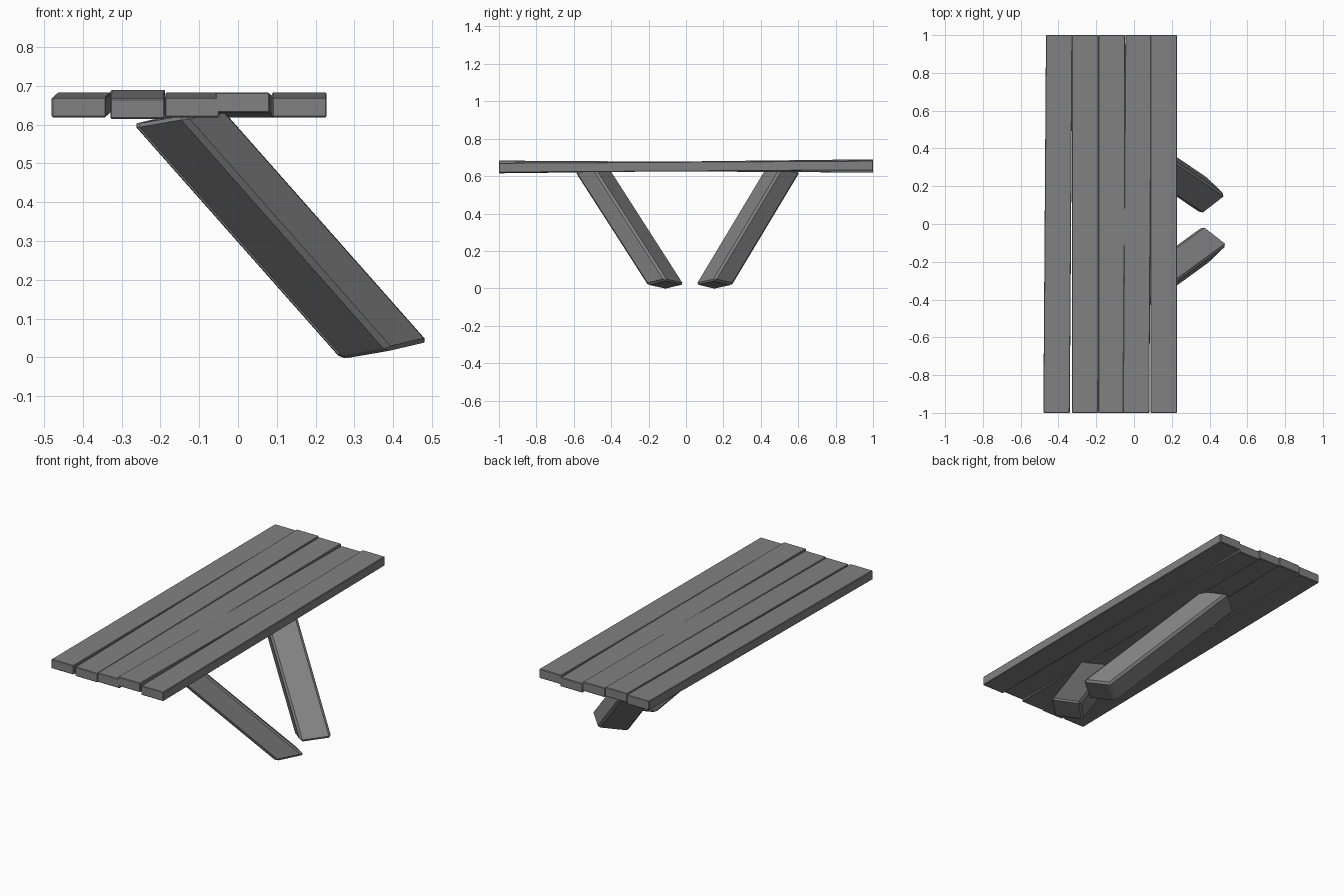
import bpy
from mathutils import Vector

if "Cube" in bpy.data.objects:
    bpy.data.objects.remove(bpy.data.objects["Cube"])

# Dark grey wood
wood = bpy.data.materials.new("dark_grey")
wood.diffuse_color = (0.22, 0.22, 0.22, 1.0)
wood.use_nodes = True
wood.node_tree.nodes["Principled BSDF"].inputs["Base Color"].default_value = wood.diffuse_color


def make_prism(name, bottom, top, bevel):
    """Four-sided prism between two matching quads, with chamfered edges."""
    n = len(bottom)
    faces = [tuple(reversed(range(n))), tuple(range(n, 2 * n))]
    faces += [(i, (i + 1) % n, n + (i + 1) % n, n + i) for i in range(n)]
    mesh = bpy.data.meshes.new(name)
    mesh.from_pydata([tuple(v) for v in list(bottom) + list(top)], [], faces)
    mesh.materials.append(wood)
    obj = bpy.data.objects.new(name, mesh)
    bpy.context.collection.objects.link(obj)
    mod = obj.modifiers.new("chamfer", 'BEVEL')
    mod.width = bevel
    mod.segments = 1
    mod.limit_method = 'NONE'
    return obj


# Table top: slightly uneven planks (centre x and z at front end, then at back end)
PLANK_W, PLANK_T = 0.140, 0.052
planks = [
    (-0.410, 0.645, -0.396, 0.657),
    (-0.259, 0.641, -0.258, 0.664),
    (-0.118, 0.645, -0.117, 0.657),
    (0.011, 0.657, 0.024, 0.645),
    (0.158, 0.645, 0.158, 0.657),
]


def plank_end(x, y, z):
    w, t = PLANK_W / 2, PLANK_T / 2
    return [(x - w, y, z + t), (x + w, y, z + t), (x + w, y, z - t), (x - w, y, z - t)]


for i, (x0, z0, x1, z1) in enumerate(planks):
    make_prism(f"plank_{i + 1}", plank_end(x0, -1.0, z0), plank_end(x1, 1.0, z1), 0.003)

# Legs: leaning beams with a diamond foot, mirrored front to back
foot = [Vector(p) for p in
        ((0.264, -0.110, -0.005), (0.391, -0.209, 0.017),
         (0.498, -0.106, 0.042), (0.371, -0.007, 0.020))]
lean = Vector((-0.535, -0.388, 0.605))
make_prism("front_leg", foot, [p + lean for p in foot], 0.012)

back_foot = [Vector((p.x - 0.008, 0.042 - p.y, p.z)) for p in reversed(foot)]
back_lean = Vector((-0.535, 0.363, 0.605))
make_prism("back_leg", back_foot, [p + back_lean for p in back_foot], 0.012)
